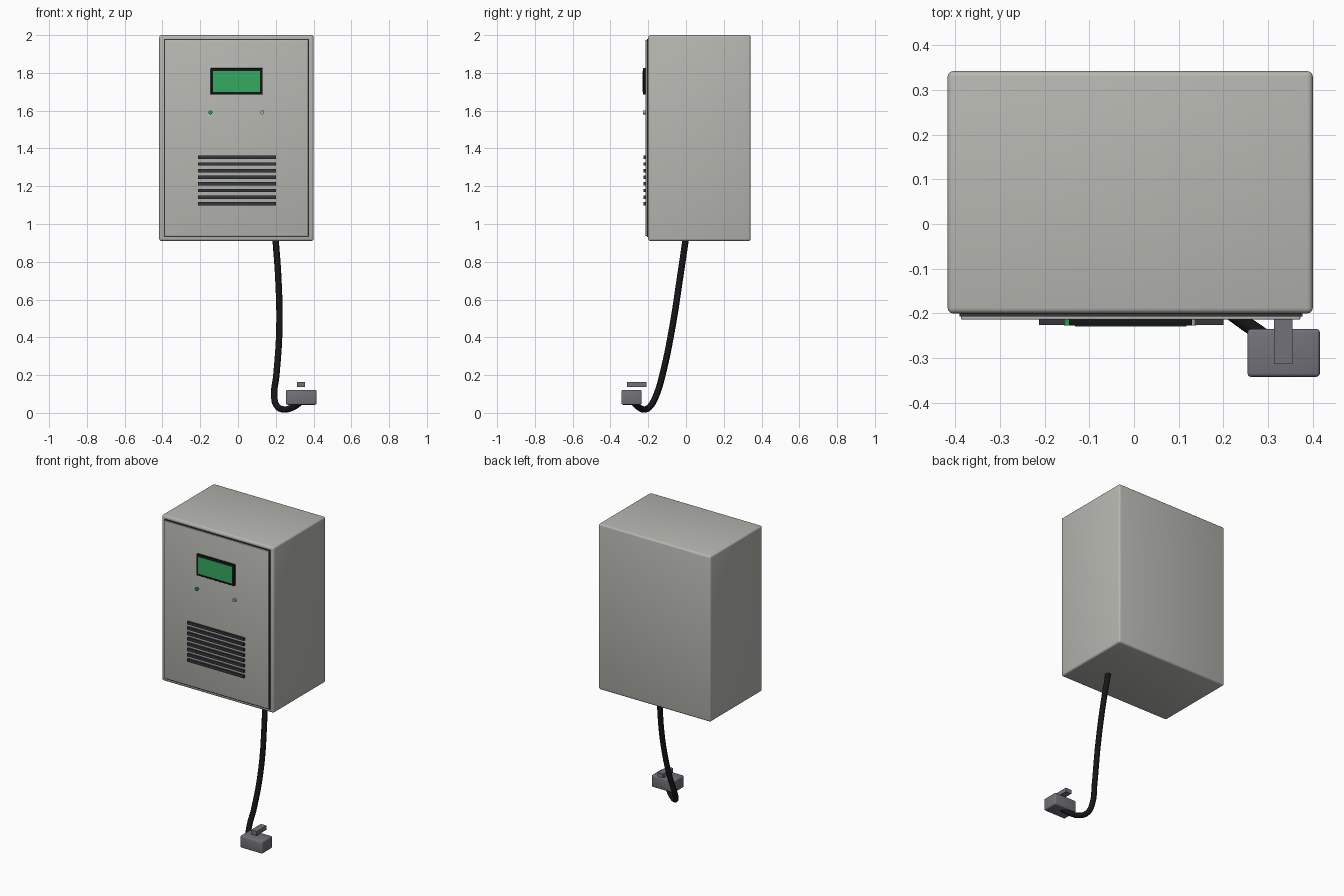
import bpy, math

if "Cube" in bpy.data.objects:
    bpy.data.objects.remove(bpy.data.objects["Cube"])


def material(name, r, g, b):
    m = bpy.data.materials.new(name)
    m.diffuse_color = (r, g, b, 1)
    m.use_nodes = True
    m.node_tree.nodes["Principled BSDF"].inputs["Base Color"].default_value = m.diffuse_color
    return m


CASE = material("warm grey paint", 0.47, 0.475, 0.44)
DARK = material("dark slate", 0.035, 0.038, 0.045)
BLACK = material("black rubber", 0.008, 0.008, 0.008)
SCREEN = material("screen green", 0.035, 0.40, 0.115)
LED = material("lamp green", 0.01, 0.36, 0.09)
PALE = material("lamp off grey", 0.45, 0.45, 0.45)
PLUG = material("plug grey", 0.165, 0.165, 0.19)


def smooth(ob):
    bpy.ops.object.select_all(action='DESELECT')
    ob.select_set(True)
    bpy.context.view_layer.objects.active = ob
    bpy.ops.object.shade_smooth_by_angle(angle=math.radians(40))


def box(name, x, y, z, mat, bevel=0.0):
    """Box from (min, max) ranges, with optional rounded edges."""
    spans = (x, y, z)
    bpy.ops.mesh.primitive_cube_add(size=1, location=[(a + b) / 2 for a, b in spans])
    ob = bpy.context.object
    ob.name = name
    ob.scale = [b - a for a, b in spans]
    bpy.ops.object.transform_apply(location=False, rotation=False, scale=True)
    ob.data.materials.append(mat)
    if bevel:
        mod = ob.modifiers.new("rounded edges", 'BEVEL')
        mod.width = bevel
        mod.segments = 3
        bpy.ops.object.modifier_apply(modifier=mod.name)
        smooth(ob)
    return ob


# Cabinet with door and seal
box("cabinet", (-0.417, 0.40), (-0.20, 0.342), (0.91, 2.0), CASE, 0.012)
box("door_seal", (-0.391, 0.377), (-0.207, -0.195), (0.931, 1.98), DARK)
box("door", (-0.387, 0.372), (-0.214, -0.203), (0.936, 1.975), CASE, 0.003)

# Display
box("display_bezel", (-0.145, 0.13), (-0.227, -0.21), (1.685, 1.825), BLACK, 0.003)
box("display_screen", (-0.132, 0.117), (-0.229, -0.222), (1.70, 1.811), SCREEN)

# Indicator lamps
for name, x, mat in (("lamp_on", -0.146, LED), ("lamp_off", 0.128, PALE)):
    bpy.ops.mesh.primitive_cylinder_add(vertices=24, radius=0.0105, depth=0.016,
                                        location=(x, -0.219, 1.591),
                                        rotation=(math.pi / 2, 0, 0))
    ob = bpy.context.object
    ob.name = name
    ob.data.materials.append(mat)
    smooth(ob)

# Vent slats
for i in range(8):
    z = 1.107 + i * 0.0351
    box(f"vent_slat_{i + 1}", (-0.213, 0.20), (-0.226, -0.21), (z - 0.009, z + 0.009), DARK)

# Hanging cable
path = [(0.198, 0.0, 0.93), (0.213, -0.031, 0.72), (0.219, -0.073, 0.45),
        (0.203, -0.125, 0.2), (0.192, -0.155, 0.1), (0.205, -0.187, 0.038),
        (0.242, -0.217, 0.018), (0.29, -0.25, 0.03), (0.335, -0.282, 0.06)]
curve = bpy.data.curves.new("cable", 'CURVE')
curve.dimensions = '3D'
curve.bevel_depth = 0.017
curve.bevel_resolution = 4
curve.use_fill_caps = True
spline = curve.splines.new('BEZIER')
spline.bezier_points.add(len(path) - 1)
spline.resolution_u = 8
for point, co in zip(spline.bezier_points, path):
    point.co = co
    point.handle_left_type = point.handle_right_type = 'AUTO'
cable = bpy.data.objects.new("cable", curve)
bpy.context.collection.objects.link(cable)
curve.materials.append(BLACK)

# Connector and its latch
box("connector", (0.254, 0.416), (-0.342, -0.235), (0.043, 0.122), PLUG, 0.008)
box("connector_latch", (0.313, 0.355), (-0.313, -0.209), (0.137, 0.164), PLUG)
